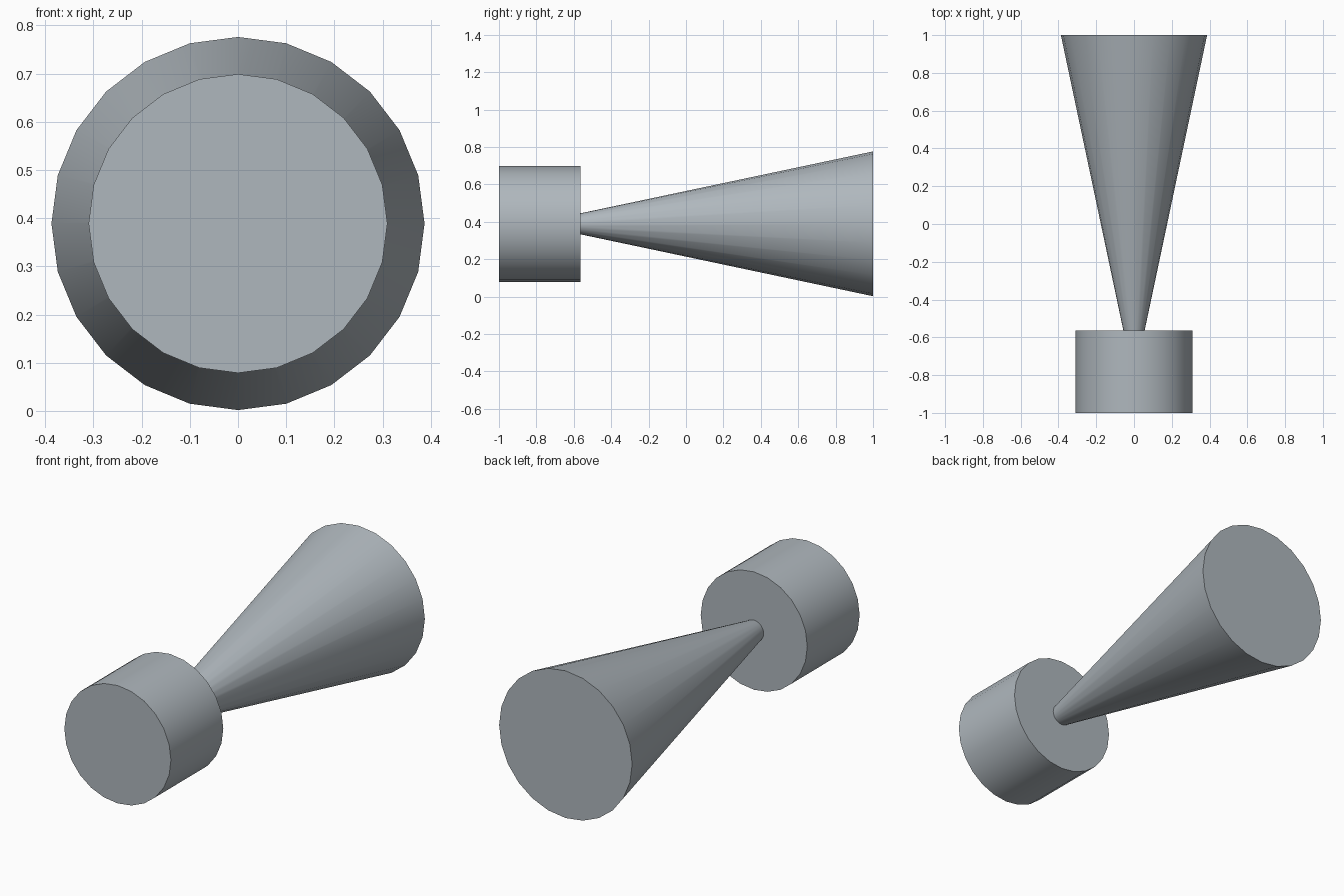
import bpy
import math

cube = bpy.data.objects.get("Cube")
if cube:
    bpy.data.objects.remove(cube, do_unlink=True)

AXIS_HEIGHT = 0.389
SIDES = 24

# Single plain grey
grey = bpy.data.materials.new("blue_grey")
grey.use_nodes = True
colour = (0.43, 0.475, 0.51, 1.0)
grey.diffuse_color = colour
grey.node_tree.nodes["Principled BSDF"].inputs["Base Color"].default_value = colour


def round_part(name, front_y, back_y, front_radius, back_radius):
    """Capped, smooth-sided round part lying along the y axis."""
    bpy.ops.mesh.primitive_cone_add(
        vertices=SIDES, radius1=back_radius, radius2=front_radius,
        depth=back_y - front_y, end_fill_type='NGON',
        location=(0, (front_y + back_y) / 2, AXIS_HEIGHT),
        rotation=(math.pi / 2, 0, 0))
    part = bpy.context.object
    part.name = name
    part.data.materials.append(grey)
    bpy.ops.object.transform_apply(location=False, rotation=True, scale=True)
    bpy.ops.object.shade_smooth_by_angle(angle=math.radians(30))
    return part


# Drum at the front, flared horn behind it
round_part("front_drum", -1.0, -0.565, 0.31, 0.31)
round_part("flared_horn", -0.565, 1.0, 0.056, 0.387)
